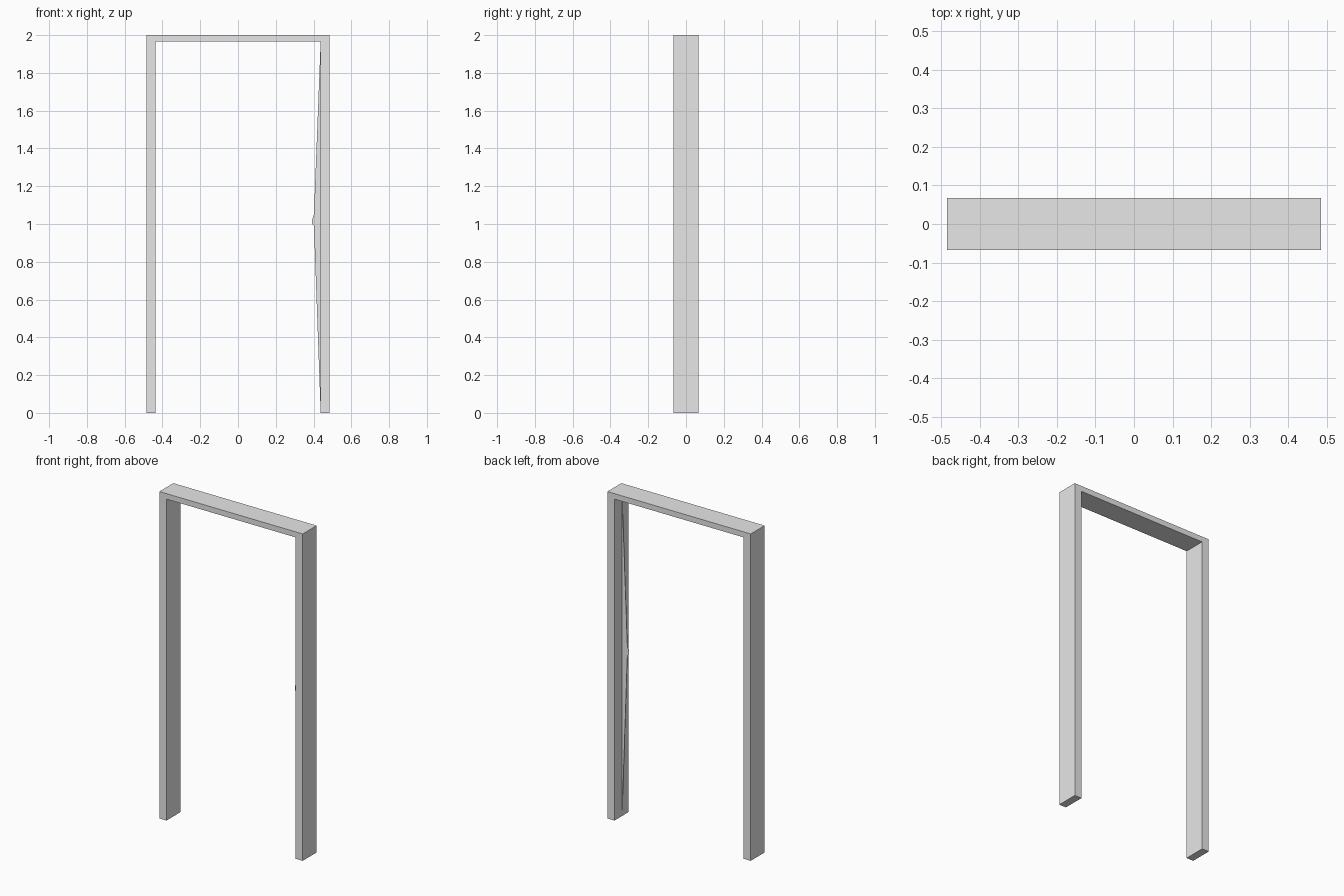
import bpy
import bmesh

HALF_W, HALF_D, HEIGHT = 0.485, 0.067, 2.0
INNER, LINTEL_Z = 0.437, 1.966

cube = bpy.data.objects.get("Cube")
if cube:
    bpy.data.objects.remove(cube, do_unlink=True)

grey = bpy.data.materials.new("plain_grey")
grey.use_nodes = True
colour = (0.8, 0.8, 0.8, 1.0)
grey.diffuse_color = colour
grey.node_tree.nodes["Principled BSDF"].inputs["Base Color"].default_value = colour


def extrude_profile(name, points, y_front, depth):
    """Extrude an (x, z) outline along y into a solid."""
    bm = bmesh.new()
    face = bm.faces.new([bm.verts.new((x, y_front, z)) for x, z in points])
    ext = bmesh.ops.extrude_face_region(bm, geom=[face])
    moved = [v for v in ext["geom"] if isinstance(v, bmesh.types.BMVert)]
    bmesh.ops.translate(bm, verts=moved, vec=(0, depth, 0))
    bmesh.ops.recalc_face_normals(bm, faces=bm.faces)
    mesh = bpy.data.meshes.new(name)
    bm.to_mesh(mesh)
    bm.free()
    mesh.materials.append(grey)
    obj = bpy.data.objects.new(name, mesh)
    bpy.context.collection.objects.link(obj)
    return obj


# Door frame: two posts and a lintel in one outline
half = [(HALF_W, HEIGHT), (HALF_W, 0), (INNER, 0), (INNER, LINTEL_Z)]
outline = half + [(-x, z) for x, z in reversed(half)]
extrude_profile("door_frame", outline, -HALF_D, 2 * HALF_D)

# Thin tapered stop fin on the inside of the left post, with a small latch tip
fin = [(INNER, 0.02), (INNER, 1.95), (0.402, 1.05),
       (0.392, 1.02), (0.392, 1.0), (0.402, 0.99)]
extrude_profile("latch_fin", fin, -0.01, 0.003)
